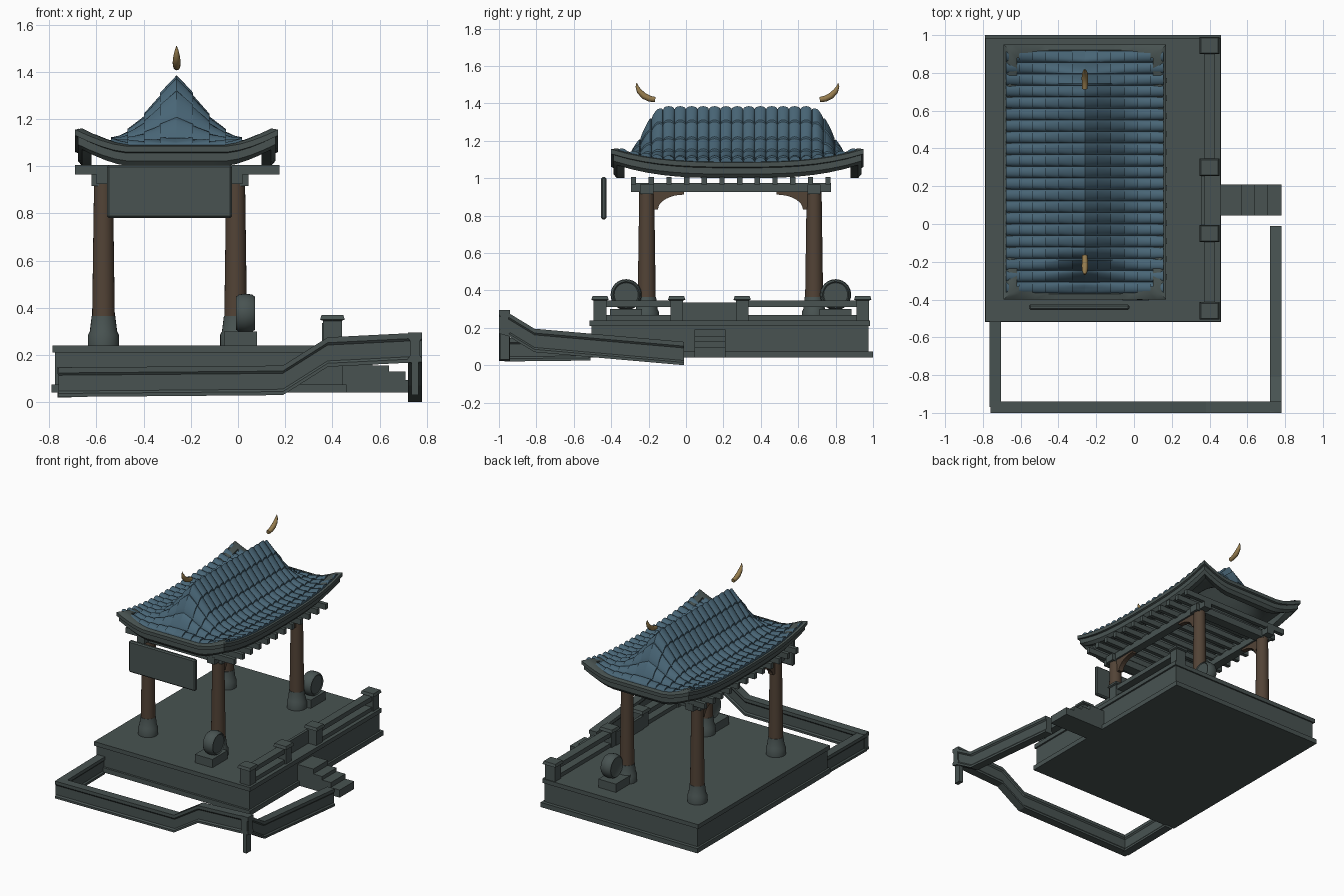
import bpy, bmesh, math
from mathutils import Vector

cube = bpy.data.objects.get("Cube")
if cube:
    bpy.data.objects.remove(cube, do_unlink=True)


def material(name, rgb):
    m = bpy.data.materials.new(name)
    m.use_nodes = True
    m.diffuse_color = (*rgb, 1)
    m.node_tree.nodes["Principled BSDF"].inputs["Base Color"].default_value = (*rgb, 1)
    return m


STONE = material("grey green stone", (0.065, 0.086, 0.083))
TILE = material("slate blue tile", (0.065, 0.13, 0.18))
WOOD = material("brown wood", (0.085, 0.056, 0.037))
GOLD = material("old gold", (0.30, 0.20, 0.075))


def finish(name, bm, mat, smooth=False, fix=True):
    if fix:
        bmesh.ops.recalc_face_normals(bm, faces=bm.faces)
    me = bpy.data.meshes.new(name)
    bm.to_mesh(me)
    bm.free()
    me.materials.append(mat)
    ob = bpy.data.objects.new(name, me)
    bpy.context.collection.objects.link(ob)
    if smooth:
        bpy.ops.object.select_all(action='DESELECT')
        ob.select_set(True)
        bpy.context.view_layer.objects.active = ob
        bpy.ops.object.shade_smooth_by_angle(angle=math.radians(35))
    return ob


def loft(name, sections, mat, smooth=False, loop=False):
    """Skin closed sections; loop joins last to first, otherwise the ends are capped."""
    bm = bmesh.new()
    rings = [[bm.verts.new(p) for p in s] for s in sections]
    n = len(rings[0])
    for a, b in zip(rings, rings[1:] + (rings[:1] if loop else [])):
        for i in range(n):
            j = (i + 1) % n
            bm.faces.new((a[i], a[j], b[j], b[i]))
    if not loop:
        bm.faces.new(rings[0])
        bm.faces.new(rings[-1])
    return finish(name, bm, mat, smooth)


def box(name, x, y, z, mat=STONE):
    return loft(name, [[(x[0], y[0], h), (x[1], y[0], h), (x[1], y[1], h), (x[0], y[1], h)]
                       for h in z], mat)


def lathe(name, centre, profile, mat, axis="z", sides=24):
    secs = []
    for r, h in profile:
        ring = []
        for i in range(sides):
            c, s = (r * f(math.tau * i / sides) for f in (math.cos, math.sin))
            ring.append(Vector(centre) + Vector((c, s, h) if axis == "z" else (h, c, s)))
        secs.append(ring)
    return loft(name, secs, mat, True)


def interp(table, t):
    for (a, p), (b, q) in zip(table, table[1:]):
        if t <= b:
            return p + (q - p) * max(0, t - a) / (b - a)
    return table[-1][1]


# Platform
box("plinth", (-0.79, 0.46), (-0.52, 1.0), (0.04, 0.074))
box("platform_body", (-0.775, 0.445), (-0.505, 0.975), (0.074, 0.21))
box("platform_top", (-0.787, 0.457), (-0.515, 0.985), (0.21, 0.24))

# Columns, beams and brackets
COL_X, COL_Y = (-0.57, -0.01), (-0.21, 0.685)
for x in COL_X:
    for y in COL_Y:
        lathe("column_base", (x, y, 0), [(0.066, 0.24), (0.066, 0.285), (0.058, 0.30),
                                         (0.05, 0.365)], STONE)
        lathe("column", (x, y, 0), [(0.048, 0.365), (0.04, 0.93)], WOOD)
        s = 1 if y < 0 else -1
        outline = [(0.03, 0.93), (0.2, 0.93)]
        for i in range(9):
            a = math.pi / 2 * i / 8
            outline.append((0.2 - 0.14 * math.sin(a), 0.832 + 0.08 * math.cos(a)))
        outline.append((0.03, 0.832))
        loft("bracket", [[(x + w, y + s * p, z) for p, z in outline] for w in (-0.018, 0.018)], WOOD)
    box("long_beam", (x - 0.03, x + 0.03), (-0.295, 0.775), (0.925, 0.975))
for y in COL_Y:
    box("cross_beam", (-0.62, 0.045), (y - 0.035, y + 0.035), (0.915, 0.965))
for i in range(12):
    y = -0.28 + i * 0.0945
    box("rafter", (-0.69, 0.175), (y - 0.014, y + 0.014), (0.965, 1.005))

# Hanging board
board = box("hanging_board", (-0.555, -0.025), (-0.455, -0.425), (0.78, 1.005))
bev = board.modifiers.new("soft edge", 'BEVEL')
bev.width = 0.008

# Round drum stones
for y in (-0.32, 0.80):
    box("drum_foot", (-0.06, 0.08), (y - 0.085, y + 0.085), (0.24, 0.30))
    lathe("drum_stone", (0, y, 0.377), [(0.064, -0.004), (0.07, -0.008), (0.079, 0.004), (0.083, 0.03),
                                        (0.079, 0.06), (0.07, 0.072), (0.064, 0.066)], STONE, "x", 32)

# Roof shape
CX, CY, HX, HY = -0.26, 0.275, 0.43, 0.675
SLOPE = [(0, 1), (0.055, 0.77), (0.14, 0.385), (0.225, 0.11), (0.29, 0.015), (0.34, 0)]
HIP = [(0.39, 1), (0.43, 0.94), (0.467, 0.79), (0.52, 0.43), (0.575, 0.12), (0.62, 0.02)]


def lift(u, v):
    a = min(1, max(0, (abs(u) / HX - 0.5) / 0.5))
    return 0.07 * a ** 1.5 * min(1, abs(v) / HY) ** 3


def roof_z(u, v):
    return 1.082 + 0.285 * interp(SLOPE, abs(u)) * interp(HIP, abs(v)) + lift(u, v)


# Eave band around the roof, lifted at the corners
N = 16
fr = [-1 + 2 * i / N for i in range(N)]
rim = [(f, -1) for f in fr] + [(1, f) for f in fr] + [(-f, 1) for f in fr] + [(-1, -f) for f in fr]
BAND = [(-0.07, 1.0), (-0.03, 1.0), (-0.012, 1.022), (-0.012, 1.055), (0.0, 1.06),
        (0.0, 1.085), (-0.03, 1.09), (-0.07, 1.07)]
loft("eave_band", [[(CX + a * (HX + o), CY + b * (HY + o), z + lift(a * HX, b * HY))
                    for o, z in BAND] for a, b in rim], STONE, True, loop=True)

# Roof lining under the tiles
bm = bmesh.new()
M, K = 32, 40
grid = [[bm.verts.new((CX + u, CY + v, roof_z(u, v) - 0.012))
         for u in (-0.41 + 0.82 * i / M for i in range(M + 1))]
        for v in (-0.65 + 1.3 * j / K for j in range(K + 1))]
for r0, r1 in zip(grid, grid[1:]):
    for i in range(M):
        bm.faces.new((r0[i], r1[i], r1[i + 1], r0[i + 1]))
finish("roof_lining", bm, STONE, True, fix=False)

# Overlapping half round tiles in rows down both slopes
bm = bmesh.new()
ROWS, STEPS, ARC, SPAN = 21, 6, 8, 0.417
pitch = 1.285 / ROWS
for row in range(ROWS):
    mid = -0.6425 + (row + 0.5) * pitch
    for side in (-1, 1):
        for k in range(STEPS):
            rings = []
            for q in (0, 0.5, 1):
                u = side * SPAN * (k + q) / STEPS
                ring = []
                for i in range(ARC + 1):
                    a = math.pi * i / ARC
                    v = mid - math.cos(a) * pitch / 2
                    z = roof_z(u, v) + math.sin(a) * (0.018 + 0.009 * q) + 0.002 * q
                    ring.append(bm.verts.new((CX + u, CY + v, z)))
                rings.append(ring)
            for a, b in zip(rings, rings[1:]):
                for i in range(ARC):
                    f = (a[i], b[i], b[i + 1], a[i + 1])
                    bm.faces.new(f if side > 0 else f[::-1])
            end = rings[-1] if side > 0 else rings[-1][::-1]
            bm.faces.new(end)
finish("roof_tiles", bm, TILE, True, fix=False)

# Curved gold horns above the ridge ends
HORN = [(0.475, 1.42, 0.014), (0.445, 1.425, 0.016), (0.415, 1.44, 0.017), (0.39, 1.465, 0.014)]
HORN = [(-v, z, r) for v, z, r in HORN] + [(-0.378, 1.49, 0.008), (-0.376, 1.51, 0.001)]
HORN = [(0.44 + (v + 0.475), z, r) for v, z, r in HORN]
for s in (-1, 1):
    secs = []
    for i, (v, z, r) in enumerate(HORN):
        p, q = HORN[max(0, i - 1)], HORN[min(len(HORN) - 1, i + 1)]
        t = Vector((0, q[0] - p[0], q[1] - p[1])).normalized()
        nrm = Vector((0, -t.z, t.y))
        ring = []
        for j in range(12):
            a = math.tau * j / 12
            d = Vector((math.cos(a) * r, 0, 0)) + nrm * math.sin(a) * r
            ring.append((CX + d.x, CY + s * (v + d.y), z + d.z))
        secs.append(ring)
    loft("ridge_horn", secs, GOLD, True)

# Railings on the stair side
for y0, y1 in ((-0.5, -0.01), (0.26, 0.985)):
    for y in (y0 + 0.04, y1 - 0.04):
        box("rail_post", (0.36, 0.44), (y - 0.034, y + 0.034), (0.24, 0.345))
        cap = [(0.034, 0.345), (0.046, 0.35), (0.04, 0.37)]
        loft("post_cap", [[(0.40 + a * (r + 0.006), y + b * r, z) for a, b in
                           ((-1, -1), (1, -1), (1, 1), (-1, 1))] for r, z in cap], STONE)
    box("top_rail", (0.37, 0.43), (y0 + 0.04, y1 - 0.04), (0.312, 0.345))
    box("low_rail", (0.37, 0.43), (y0 + 0.04, y1 - 0.04), (0.24, 0.268))
box("gate_panel", (0.355, 0.375), (-0.03, 0.29), (0.24, 0.335))

# Stairs
for i, top in enumerate((0.19, 0.155, 0.13, 0.095)):
    x = 0.44 if i == 0 else 0.50 + 0.07 * i
    box("stair_step", (x, 0.57 + 0.07 * i), (0.045, 0.21), (0.04, top))

# Sloping boundary wall with a moulded cap and foot
WALL = [(-0.03, 0), (0.03, 0), (0.03, 0.015), (0.022, 0.025), (0.022, 0.092), (0.03, 0.102),
        (0.03, 0.125), (-0.03, 0.125), (-0.03, 0.102), (-0.022, 0.092), (-0.022, 0.025), (-0.03, 0.015)]


def wall(name, path, along_x):
    loft(name, [[(x, y + o, z + h) if along_x else (x + o, y, z + h) for o, h in WALL]
                for x, y, z in path], STONE)


wall("front_wall", [(-0.76, -0.97, 0.022), (0.19, -0.97, 0.03), (0.38, -0.97, 0.15),
                    (0.78, -0.97, 0.17)], True)
wall("left_wall", [(-0.735, -0.97, 0.02), (-0.735, -0.51, 0.025)], False)
wall("right_wall", [(0.75, -1.0, 0.17), (0.75, -0.95, 0.155), (0.75, -0.81, 0.07),
                    (0.75, -0.01, 0.0)], False)
box("wall_corner_post", (0.735, 0.765), (-0.995, -0.945), (0.03, 0.2))
